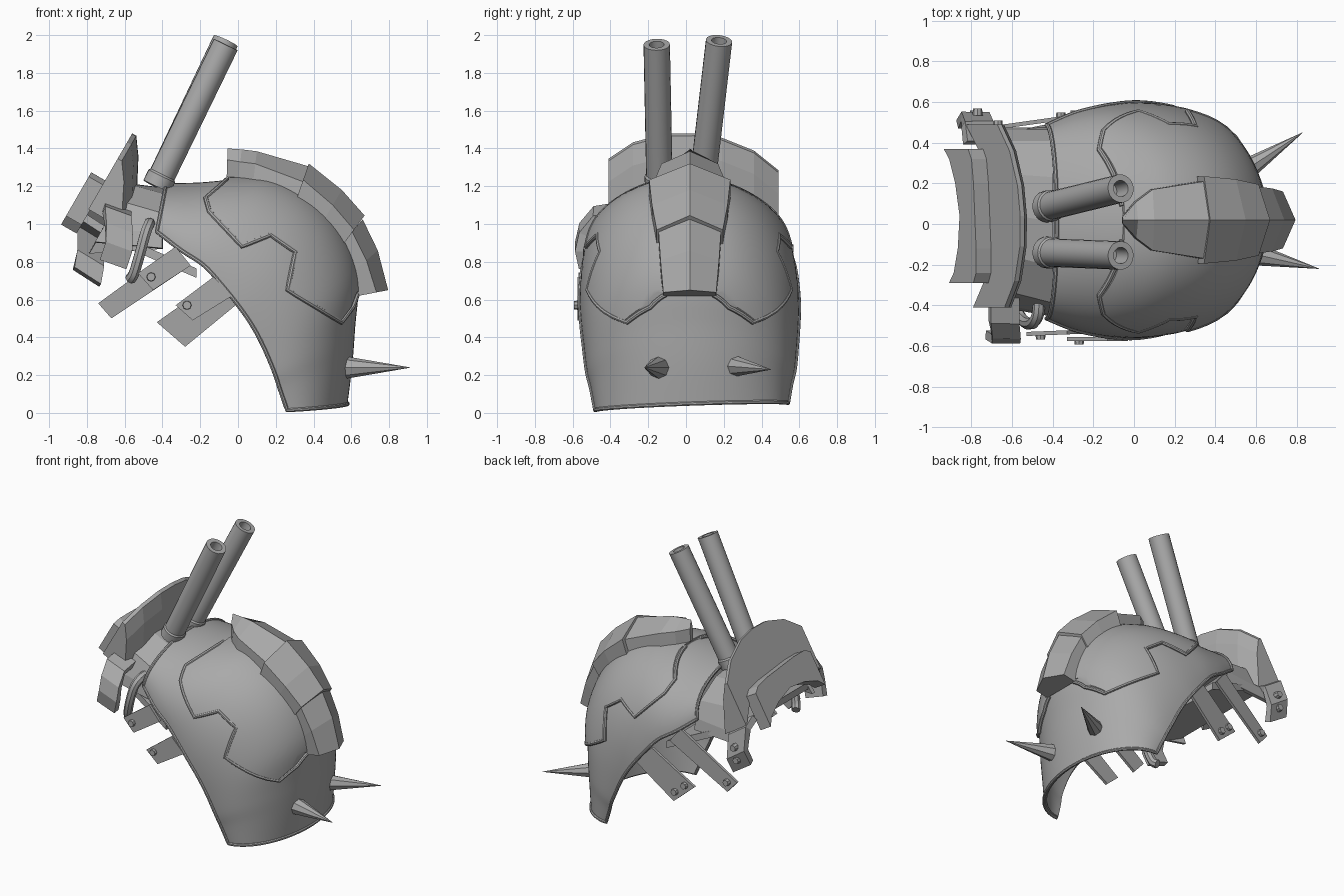
import bpy, bmesh, math
from mathutils import Vector
from mathutils.bvhtree import BVHTree

if "Cube" in bpy.data.objects:
    bpy.data.objects.remove(bpy.data.objects["Cube"])

steel = bpy.data.materials.new("grey_steel")
steel.use_nodes = True
GREY = (0.4, 0.4, 0.4, 1)
steel.diffuse_color = GREY
steel.node_tree.nodes["Principled BSDF"].inputs["Base Color"].default_value = GREY


def finish(name, mesh, smooth=True):
    ob = bpy.data.objects.new(name, mesh)
    bpy.context.collection.objects.link(ob)
    mesh.materials.clear()
    mesh.materials.append(steel)
    for p in mesh.polygons:
        p.use_smooth = smooth
    if smooth:
        mesh.set_sharp_from_angle(angle=math.radians(35))
    return ob


def bake(ob, smooth=True):
    """Replace an object by its evaluated mesh."""
    bpy.context.view_layer.update()
    deps = bpy.context.evaluated_depsgraph_get()
    mesh = bpy.data.meshes.new_from_object(ob.evaluated_get(deps))
    name = ob.name
    bpy.data.objects.remove(ob)
    return finish(name, mesh, smooth)


def loft(name, sections, ring=False, thick=0, offset=0, smooth=True):
    """Skin a row of sections; rings become capped solids, strips get thickness."""
    bm = bmesh.new()
    rows = [[bm.verts.new(p) for p in s] for s in sections]
    n = len(rows[0])
    for a, b in zip(rows, rows[1:]):
        for i in range(n if ring else n - 1):
            j = (i + 1) % n
            bm.faces.new((a[i], b[i], b[j], a[j]))
    if ring:
        bm.faces.new(rows[0])
        bm.faces.new(rows[-1])
        bmesh.ops.recalc_face_normals(bm, faces=bm.faces)
    mesh = bpy.data.meshes.new(name)
    bm.to_mesh(mesh)
    bm.free()
    ob = finish(name, mesh, smooth)
    if thick:
        m = ob.modifiers.new("thickness", 'SOLIDIFY')
        m.thickness, m.offset = thick, offset
        ob = bake(ob, smooth)
    return ob


def prism(name, outline, y0, y1, skew=0):
    """Side outline (x, z) extruded from y0 to y1, sheared in y along x."""
    return loft(name, [[(x, y + skew * x, z) for x, z in outline] for y in (y0, y1)],
                True, smooth=False)


def turned(name, p0, p1, profile, sides, smooth=True):
    """Rings of (radius, distance) along the axis from p0 to p1."""
    p0, axis = Vector(p0), (Vector(p1) - Vector(p0)).normalized()
    q = axis.to_track_quat('Z', 'Y')
    angles = [2 * math.pi * k / sides for k in range(sides)]
    return loft(name, [[p0 + q @ Vector((r * math.cos(a), r * math.sin(a), d)) for a in angles]
                       for r, d in profile], True, smooth=smooth)


def tube(name, points, radius, cyclic=False):
    cu = bpy.data.curves.new(name, 'CURVE')
    cu.dimensions = '3D'
    cu.bevel_depth, cu.bevel_resolution, cu.use_fill_caps = radius, 2, True
    sp = cu.splines.new('POLY')
    sp.points.add(len(points) - 1)
    for p, co in zip(sp.points, points):
        p.co = (*co, 1)
    sp.use_cyclic_u = cyclic
    ob = bpy.data.objects.new(name, cu)
    bpy.context.collection.objects.link(ob)
    return bake(ob)


def catmull(ctrl, steps):
    out = []
    for i in range(len(ctrl) - 1):
        a, b, c, d = [Vector(ctrl[min(max(i + k, 0), len(ctrl) - 1)]) for k in (-1, 0, 1, 2)]
        for s in range(steps):
            t = s / steps
            out.append(0.5 * (2 * b + (c - a) * t + (2 * a - 5 * b + 4 * c - d) * t * t
                              + (3 * b - a - 3 * c + d) * t ** 3))
    return out + [Vector(ctrl[-1])]


# Helmet shell: spine x, z; face edge x, z; the left neck corner sits a little higher
spine = [(-.38, 1.215), (-.2, 1.22), (0, 1.235), (.2, 1.22), (.4, 1.12), (.55, .95),
         (.635, .72), (.62, .45), (.605, .25), (.58, .03)]
edge = [(-.43, .96), (-.3, .86), (-.18, .78), (-.08, .67), (0, .57), (.07, .47),
        (.13, .36), (.19, .22), (.22, .13), (.26, .013)]
width = [.475, .53, .56, .575, .58, .575, .565, .55, .53, .51]
S, E = catmull([(*p, 0) for p in spine], 5), catmull([(*p, 0) for p in edge], 5)
W = catmull([(w, 0, 0) for w in width], 5)
COLS = 48
grid = []
for s, e, w in zip(S, E, W):
    row = []
    for k in range(COLS + 1):
        a = math.pi * (k / COLS - .5)
        p = e + (s - e) * math.cos(a)
        y = w.x * math.sin(a) + .03 - .02 * p.y
        row.append(Vector((p.x, y, p.y + max(0, .3 - p.y) * .13 * (y + .5))))
    grid.append(row)
loft("helmet_shell", grid, thick=.02, offset=-1)

# Rolled trim round the whole shell opening
loop = grid[0] + [r[-1] for r in grid[1:]] + grid[-1][-2::-1] + [r[0] for r in grid[-2:0:-1]]
tube("shell_trim", loop, .011, True)

# Raised cap plate, cut from a thickened copy of the shell, with beaded border
border = [(-.05, 1.235), (-.1, 1.19), (-.17, 1.13), (-.15, 1.06), (.02, .88), (.17, .94),
          (.3, .85), (.26, .65), (.54, .48), (.6, .56), (.63, .64)]
cutter = prism("plate_cutter", border + [(.9, .65), (.9, 1.6), (-.05, 1.6)], -1, 1)
cutter.hide_render = True
plate = loft("cap_plate", grid, thick=.03)
cut = plate.modifiers.new("outline", 'BOOLEAN')
cut.operation, cut.object = 'INTERSECT', cutter
bake(plate)
bpy.data.objects.remove(cutter)

verts = [p for r in grid for p in r]
N = COLS + 1
quads = [(i * N + j, i * N + N + j, i * N + N + j + 1, i * N + j + 1)
         for i in range(len(grid) - 1) for j in range(COLS)]
bvh = BVHTree.FromPolygons(verts, quads)
for label, side in (("right", -1), ("left", 1)):
    path = []
    for (x0, z0), (x1, z1) in zip(border, border[1:]):
        for k in range(6):
            t = k / 6
            hit = bvh.ray_cast(Vector((x0 + (x1 - x0) * t, side * 2, z0 + (z1 - z0) * t)),
                               Vector((0, -side, 0)))
            if hit[0]:
                path.append(hit[0] + hit[1] * .008)
    tube(label + "_plate_bead", path, .013)

# Crest segments: ridge x, z; base x, z; half width
crest = {
    "front_crest": [(-.055, 1.4, -.06, 1.25, .015), (.02, 1.395, 0, 1.23, .09),
                    (.1, 1.385, .08, 1.22, .15), (.375, 1.305, .305, 1.1, .19)],
    "middle_crest": [(.375, 1.32, .3, 1.105, .215), (.55, 1.18, .43, .98, .2),
                     (.67, 1.045, .53, .855, .175)],
    "rear_crest": [(.66, 1.025, .52, .86, .165), (.74, .86, .59, .73, .155),
                   (.795, .65, .64, .62, .14)],
}
for name, stations in crest.items():
    rows = []
    for rx, rz, bx, bz, w in stations:
        sx, sz = bx + (rx - bx) * .6, bz + (rz - bz) * .6
        rows.append([(bx, .02 - w, bz), (sx, .02 - w, sz), (rx, .02, rz),
                     (sx, .02 + w, sz), (bx, .02 + w, bz)])
    loft(name, rows, True, smooth=False)

# Twin pipes with collars and hollow mouths
for name, a, b in (("right_pipe", (-.43, -.14, 1.2), (-.065, -.155, 1.95)),
                   ("left_pipe", (-.43, .085, 1.2), (-.065, .175, 1.97))):
    reach = (Vector(b) - Vector(a)).length
    turned(name, a, b, [(.078, 0), (.078, .06), (.07, .07), (.07, reach), (.04, reach),
                        (.04, reach - .13)], 20)

# Rear spikes
for name, a, b in (("right_spike", (.555, -.14, .24), (.91, -.22, .24)),
                   ("left_spike", (.51, .24, .25), (.83, .45, .23))):
    turned(name, a, b, [(.062, 0), (.001, (Vector(b) - Vector(a)).length)], 8, False)


# Visor arches, laid out in a plane leaning back
def lean(y, s, n):
    s -= .08 * y
    return Vector((-.71 + .5 * s - .866 * n, .04 + y, 1.22 + .866 * s + .5 * n))


def both(half):
    return [(-y, *r) for y, *r in half[:0:-1]] + half


fan = both([(0, .3, 0), (.15, .285, -.02), (.32, .22, -.08), (.45, .11, -.2)])
loft("visor_fan", [[lean(y, o, 0), lean(y, i, 0), lean(y, i, -.2), lean(y, o - .09, -.09),
                    lean(y, o, -.025)] for y, o, i in fan], True, smooth=False)
lip = both([(0, .0, -.15), (.16, 0, -.18), (.28, -.01, -.23), (.33, -.04, -.28)])
loft("visor_lip", [[lean(y, o, .085), lean(y, i, .085), lean(y, i, -.01), lean(y, o, -.01)]
                   for y, o, i in lip], True, smooth=False)
hood = both([(0, .05, 1.18), (.2, .03, 1.15), (.36, -.08, 1.05), (.41, -.25, .95),
             (.42, -.33, .87)])
loft("visor_hood", [[lean(y, s, -.12), (-.4, y * 1.08 + .01, z)] for y, s, z in hood],
     thick=.025, smooth=False)

# Brow plate spreading from the visor to the face edge
loft("brow_plate", [[(x, y - w, z), (x, y + w, z), (x, y + w, z - .05), (x, y - w, z - .05)]
                    for x, y, z, w in ((-.72, .03, .98, .4), (-.22, .015, .765, .52))],
     True, smooth=False)

# Side flaps hanging from the visor
for name, drop, path in (
        ("right_flap", .025, [(-.64, -.36, 1.07), (-.64, -.48, 1.05), (-.63, -.545, .97),
                              (-.63, -.565, .88), (-.66, -.545, .79)]),
        ("left_flap", .045, [(-.76, .4, 1.0), (-.77, .49, .96), (-.78, .53, .82),
                             (-.8, .49, .72)])):
    loft(name, [[(x - .07, y, z + drop), (x + .07, y, z - drop)] for x, y, z in path],
         thick=.045, smooth=False)

# Hanging straps and their bolts
straps = {
    "right_front_strap": ([(-.53, .74), (-.45, .65), (-.25, .78), (-.33, .88)], -.52, .04),
    "right_rear_strap": ([(-.33, .57), (-.24, .49), (-.03, .62), (-.13, .72)], -.565, 0),
    "left_front_strap": ([(-.74, .58), (-.67, .5), (-.25, .78), (-.33, .88)], .57, .14),
    "left_rear_strap": ([(-.43, .48), (-.28, .35), (0, .58), (-.12, .7)], .57, .14),
}
for name, (outline, y, skew) in straps.items():
    prism(name, outline, y - .01, y + .01, skew)
bolts = [(-.46, -.545, .72), (-.27, -.57, .57), (-.67, .485, .57), (-.36, .525, .48),
         (-.29, .535, .42), (-.77, .545, .87), (-.785, .535, .78)]
for k, (x, y, z) in enumerate(bolts):
    d = math.copysign(.024, y)
    turned("bolt_%d" % (k + 1), (x, y - d / 2, z), (x, y + d, z), [(.026, 0), (.022, .036)], 8)

# Curved hose beside the visor
tube("side_hose", catmull([(-.47, -.34, 1.0), (-.47, -.43, 1.0), (-.49, -.48, .95),
                           (-.52, -.49, .84), (-.55, -.47, .74), (-.57, -.44, .71)], 5), .03)
